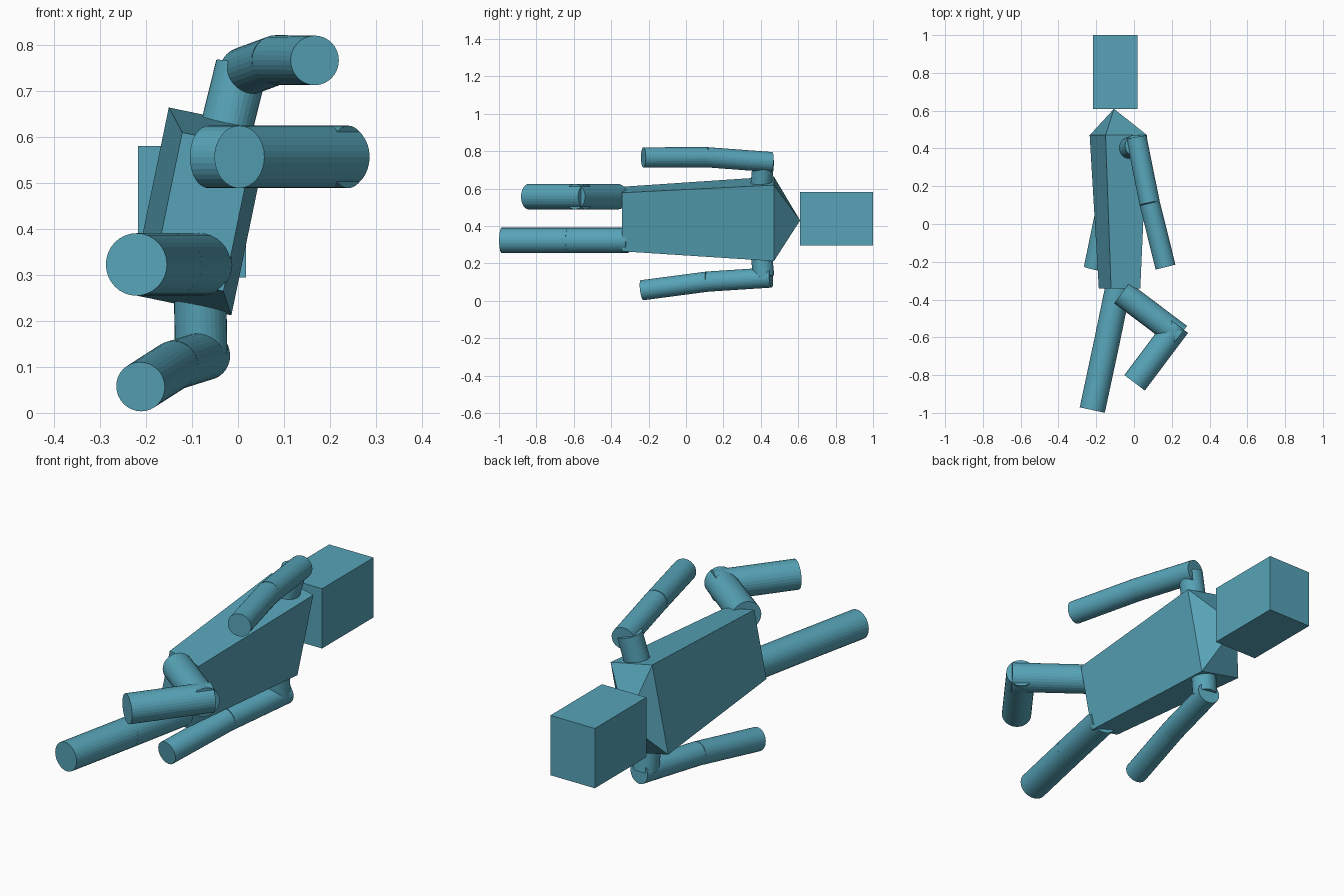
import bpy
import bmesh
import math
from mathutils import Vector, Matrix

cube = bpy.data.objects.get("Cube")
if cube:
    bpy.data.objects.remove(cube, do_unlink=True)

blue = bpy.data.materials.new("dusty_blue")
blue.use_nodes = True
COLOUR = (0.095, 0.37, 0.48, 1)
blue.diffuse_color = COLOUR
blue.node_tree.nodes["Principled BSDF"].inputs["Base Color"].default_value = COLOUR


def finish(name, bm):
    bmesh.ops.recalc_face_normals(bm, faces=bm.faces)
    mesh = bpy.data.meshes.new(name)
    bm.to_mesh(mesh)
    bm.free()
    mesh.materials.append(blue)
    obj = bpy.data.objects.new(name, mesh)
    bpy.context.collection.objects.link(obj)
    return obj


def limb(name, start, end, radius):
    """Capped cylinder between two points."""
    a, b = Vector(start), Vector(end)
    axis = b - a
    turn = axis.to_track_quat("Z", "Y").to_matrix().to_4x4()
    bm = bmesh.new()
    bmesh.ops.create_cone(bm, cap_ends=True, segments=32, radius1=radius,
                          radius2=radius, depth=axis.length,
                          matrix=Matrix.Translation((a + b) / 2) @ turn)
    return finish(name, bm)


def ring(bm, centre, width, height, tilt):
    """Rectangle across the body, rolled about the y axis."""
    roll = Matrix.Rotation(tilt, 3, "Y")
    return [bm.verts.new(Vector(centre) + roll @ Vector((sx * width / 2, 0, sz * height / 2)))
            for sx, sz in ((-1, -1), (1, -1), (1, 1), (-1, 1))]


# Head block
bm = bmesh.new()
bmesh.ops.create_cube(bm, size=1, matrix=Matrix.Translation((-0.1, 0.805, 0.438))
                      @ Matrix.Diagonal((0.235, 0.39, 0.286, 1)))
finish("head", bm)

# Tapered torso with a pointed neck
bm = bmesh.new()
TILT = math.radians(11.7)
hips = ring(bm, (-0.0765, -0.342, 0.4375), 0.158, 0.32, TILT)
shoulders = ring(bm, (-0.0825, 0.47, 0.4385), 0.225, 0.415, TILT)
neck = bm.verts.new((-0.106, 0.61, 0.43))
bm.faces.new(hips)
for i in range(4):
    j = (i + 1) % 4
    bm.faces.new((hips[i], hips[j], shoulders[j], shoulders[i]))
    bm.faces.new((shoulders[i], shoulders[j], neck))
finish("torso", bm)

# Arms: shoulder stub, upper arm and forearm
ARM = 0.054
arms = {
    "left": [(-0.03, 0.4, 0.6), (0.008, 0.415, 0.754),
             (0.013, 0.457, 0.742), (0.083, 0.11, 0.768), (0.167, -0.228, 0.767)],
    "right": [(-0.083, 0.4, 0.28), (-0.08, 0.415, 0.13),
              (-0.07, 0.455, 0.125), (-0.14, 0.115, 0.103), (-0.212, -0.235, 0.057)],
}
for side, (root, tip, top, elbow, hand) in arms.items():
    limb(side + "_shoulder", root, tip, ARM + 0.003)
    limb(side + "_upper_arm", top, elbow, ARM)
    limb(side + "_forearm", elbow, hand, ARM)

# Legs: bent left, straight right
LEG = 0.068
limb("left_thigh", (-0.064, -0.365, 0.557), (0.24, -0.594, 0.557), LEG)
limb("left_shin", (0.232, -0.536, 0.557), (0.003, -0.841, 0.557), LEG)
limb("right_thigh", (-0.079, -0.31, 0.323), (-0.145, -0.63, 0.323), LEG)
limb("right_shin", (-0.145, -0.63, 0.323), (-0.221, -0.985, 0.323), LEG)
